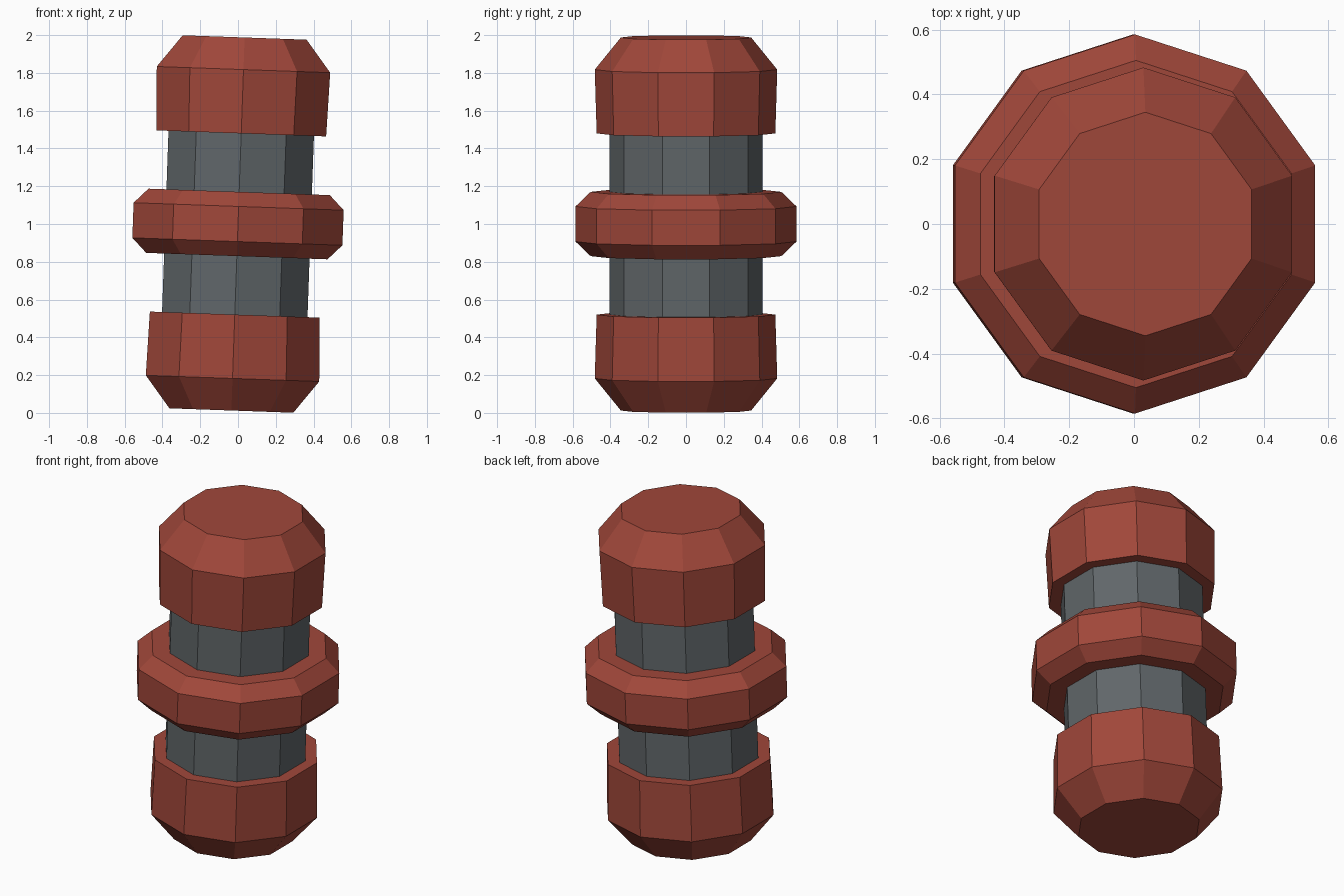
import bpy
import bmesh
from math import pi, cos, sin
from mathutils import Matrix

SIDES = 10
# The whole body leans slightly towards +x about its middle
LEAN = Matrix.Translation((0, 0, 1)) @ Matrix.Rotation(0.0355, 4, 'Y')

cube = bpy.data.objects.get("Cube")
if cube:
    bpy.data.objects.remove(cube, do_unlink=True)


def make_material(name, rgb):
    mat = bpy.data.materials.new(name)
    mat.use_nodes = True
    colour = (*rgb, 1)
    mat.diffuse_color = colour
    mat.node_tree.nodes["Principled BSDF"].inputs["Base Color"].default_value = colour
    return mat


def lathe(name, profile, mat):
    """Closed ten-sided solid from (radius, height) pairs, bottom to top."""
    bm = bmesh.new()
    rings = []
    for radius, height in profile:
        angles = [pi / 2 + 2 * pi * i / SIDES for i in range(SIDES)]
        rings.append([bm.verts.new((radius * cos(a), radius * sin(a), height))
                      for a in angles])
    for low, high in zip(rings, rings[1:]):
        for i in range(SIDES):
            j = (i + 1) % SIDES
            bm.faces.new((low[i], low[j], high[j], high[i]))
    bm.faces.new(rings[0][::-1])
    bm.faces.new(rings[-1])
    bm.normal_update()
    mesh = bpy.data.meshes.new(name)
    bm.to_mesh(mesh)
    bm.free()
    mesh.materials.append(mat)
    obj = bpy.data.objects.new(name, mesh)
    bpy.context.collection.objects.link(obj)
    obj.matrix_world = LEAN
    return obj


red = make_material("brick red", (0.352, 0.063, 0.042))
grey = make_material("slate grey", (0.117, 0.133, 0.141))

# Grey core running between the caps
lathe("core", [(0.405, -0.6), (0.405, 0.6)], grey)

# Chamfered collar around the middle
lathe("middle_collar", [(0.505, -0.17), (0.585, -0.093),
                        (0.585, 0.093), (0.505, 0.17)], red)

# Matching end caps with bevelled outer rims
cap = [(0.473, 0.48), (0.483, 0.818), (0.345, 0.988)]
lathe("top_cap", cap, red)
lathe("bottom_cap", [(r, -h) for r, h in reversed(cap)], red)
